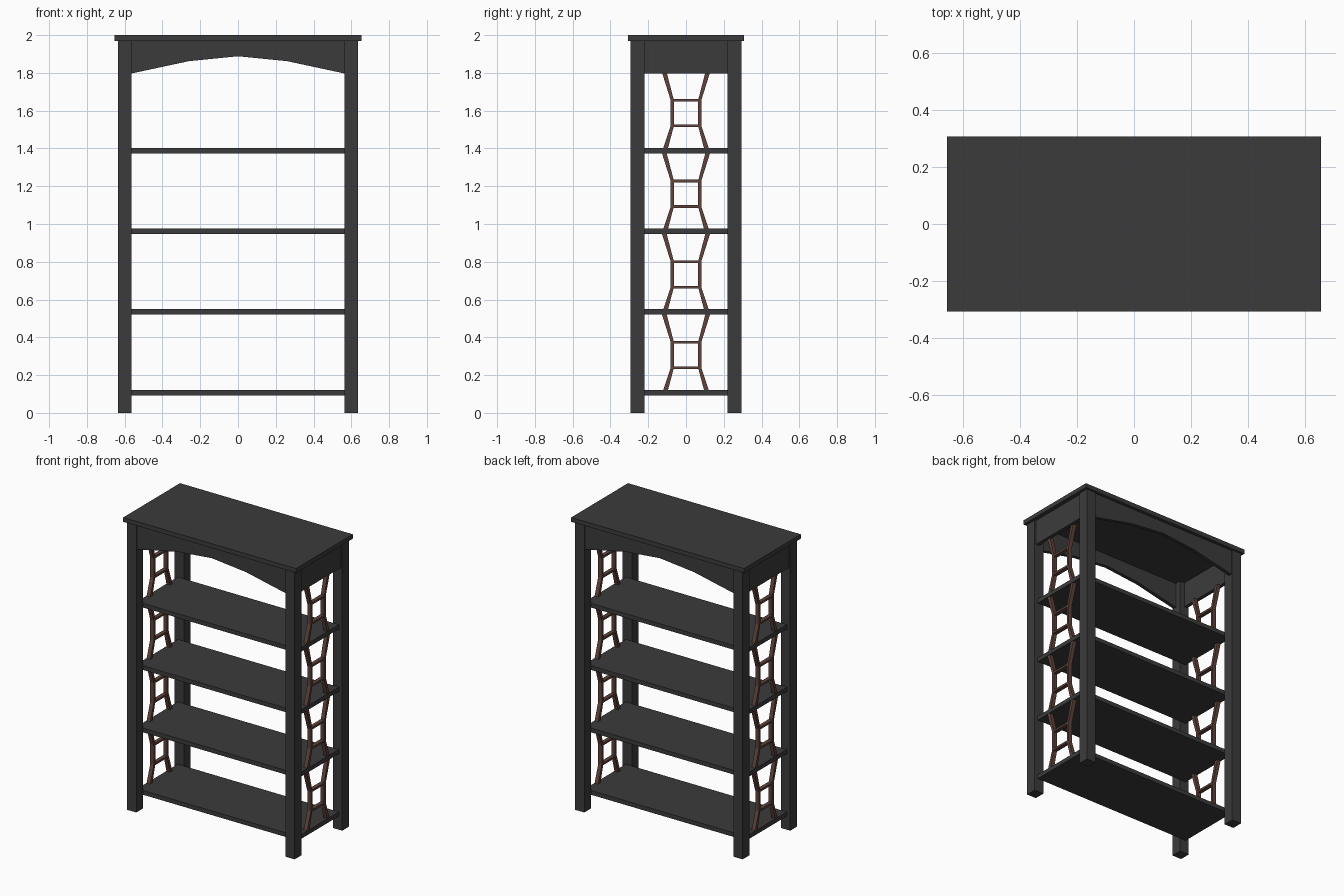
import bpy, bmesh
from mathutils import Vector

if "Cube" in bpy.data.objects:
    bpy.data.objects.remove(bpy.data.objects["Cube"])


def material(name, rgb):
    m = bpy.data.materials.new(name)
    m.diffuse_color = (*rgb, 1)
    m.use_nodes = True
    m.node_tree.nodes["Principled BSDF"].inputs["Base Color"].default_value = m.diffuse_color
    return m


CHARCOAL = material("charcoal_paint", (0.044, 0.044, 0.044))
BROWN = material("brown_wood", (0.115, 0.056, 0.043))


def finish(name, bm, mat):
    bmesh.ops.recalc_face_normals(bm, faces=bm.faces)
    me = bpy.data.meshes.new(name)
    bm.to_mesh(me)
    bm.free()
    me.materials.append(mat)
    ob = bpy.data.objects.new(name, me)
    bpy.context.collection.objects.link(ob)
    return ob


def add_box(bm, lo, hi):
    verts = bmesh.ops.create_cube(bm, size=1)["verts"]
    for v in verts:
        v.co = Vector([(a + b) / 2 + c * (b - a) for a, b, c in zip(lo, hi, v.co)])


def box(name, lo, hi, mat):
    bm = bmesh.new()
    add_box(bm, lo, hi)
    return finish(name, bm, mat)


def add_prism(bm, points, offset):
    face = bm.faces.new([bm.verts.new(p) for p in points])
    new = bmesh.ops.extrude_face_region(bm, geom=[face])["geom"]
    bmesh.ops.translate(bm, vec=offset, verts=[g for g in new if isinstance(g, bmesh.types.BMVert)])


LEG_X, LEG_Y = (0.564, 0.635), (0.22, 0.294)
TOP_Z = 1.97

# Top board
box("top_board", (-0.654, -0.307, TOP_Z), (0.654, 0.307, 2.0), CHARCOAL)

# Four square legs
for sx, side in ((-1, "left"), (1, "right")):
    for sy, end in ((-1, "front"), (1, "back")):
        xs, ys = sorted(sx * v for v in LEG_X), sorted(sy * v for v in LEG_Y)
        box(f"{end}_{side}_leg", (xs[0], ys[0], 0), (xs[1], ys[1], TOP_Z), CHARCOAL)

# Shelves
SHELF_TOPS = [0.122 + 0.427 * i for i in range(4)]
for i, z in enumerate(SHELF_TOPS):
    box(f"shelf_{i + 1}", (-0.61, -0.22, z - 0.029), (0.61, 0.22, z), CHARCOAL)

# Arched front and back aprons
arch = [(-0.564, 1.797), (-0.26, 1.862), (0, 1.888), (0.26, 1.862), (0.564, 1.797)]
profile = arch + [(0.564, TOP_Z), (-0.564, TOP_Z)]
for sy, end in ((-1, "front"), (1, "back")):
    bm = bmesh.new()
    add_prism(bm, [(x, sy * 0.285, z) for x, z in profile], (0, -sy * 0.025, 0))
    finish(f"{end}_apron", bm, CHARCOAL)

# Straight side aprons
for sx, side in ((-1, "left"), (1, "right")):
    xs = sorted((sx * 0.60, sx * 0.625))
    box(f"{side}_apron", (xs[0], -0.22, 1.797), (xs[1], 0.22, TOP_Z), CHARCOAL)

# Brown side lattices: two bent uprights and two rungs in every bay
outer = [(0.120, 0), (0.081, 0.117), (0.081, 0.252), (0.127, 0.398)]
inner = [(0.102, 0.398), (0.064, 0.252), (0.064, 0.117), (0.095, 0)]
for sx, side in ((-1, "left"), (1, "right")):
    x0, x1 = sorted((sx * 0.581, sx * 0.608))
    for i, z in enumerate(SHELF_TOPS):
        bm = bmesh.new()
        for sy in (-1, 1):
            add_prism(bm, [(x0, sy * y, z + h) for y, h in outer + inner], (x1 - x0, 0, 0))
        for h in (0.117, 0.252):
            add_box(bm, (x0, -0.066, z + h - 0.007), (x1, 0.066, z + h + 0.007))
        finish(f"{side}_lattice_{i + 1}", bm, BROWN)
